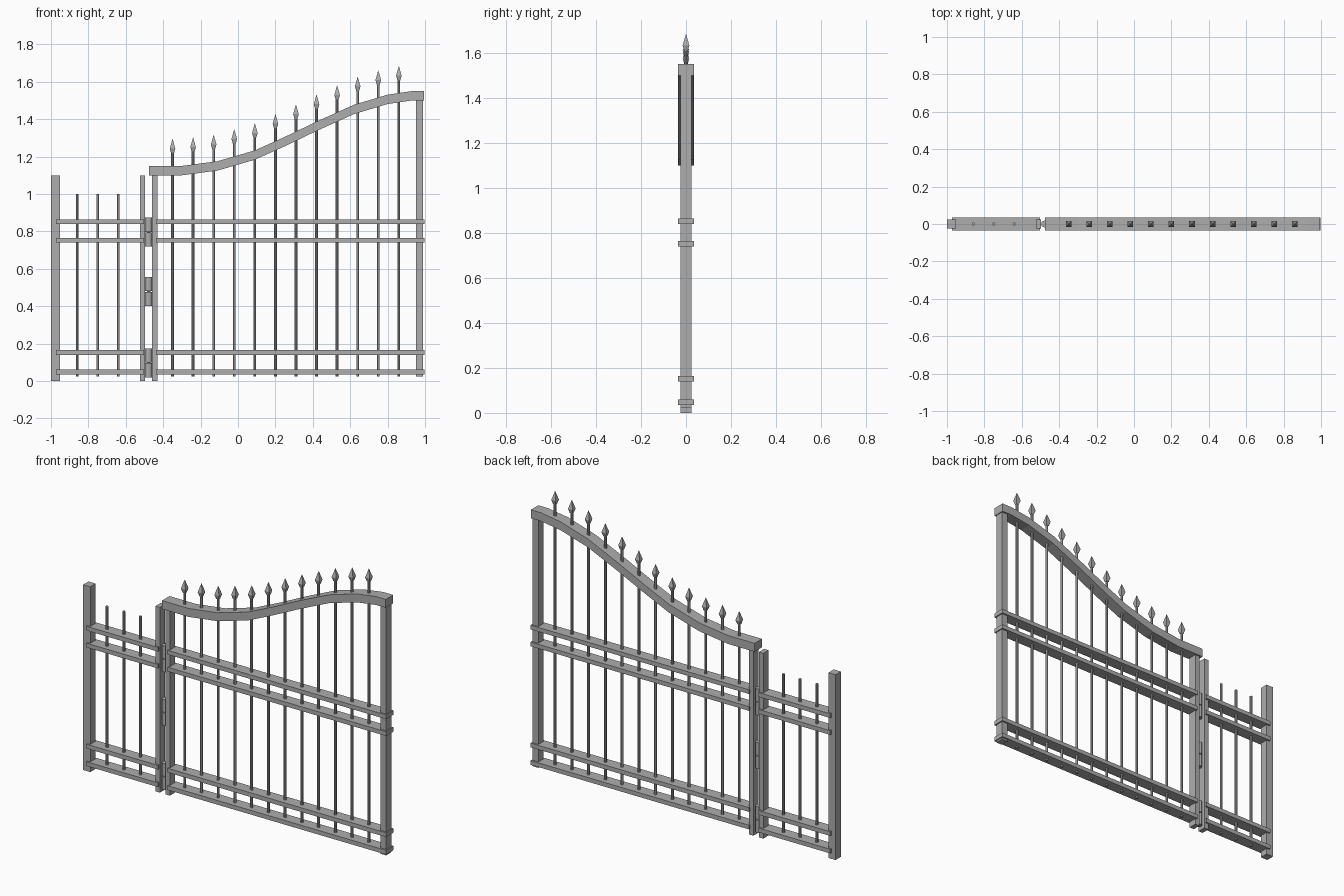
import bpy
import bmesh
from math import pi

cube = bpy.data.objects.get("Cube")
if cube:
    bpy.data.objects.remove(cube, do_unlink=True)

steel = bpy.data.materials.new("grey_steel")
steel.use_nodes = True
GREY = (0.42, 0.42, 0.42, 1)
steel.diffuse_color = GREY
steel.node_tree.nodes["Principled BSDF"].inputs["Base Color"].default_value = GREY


def finish(name, bm):
    bmesh.ops.recalc_face_normals(bm, faces=bm.faces)
    mesh = bpy.data.meshes.new(name)
    bm.to_mesh(mesh)
    bm.free()
    mesh.materials.append(steel)
    obj = bpy.data.objects.new(name, mesh)
    bpy.context.collection.objects.link(obj)
    return obj


def box(name, x0, x1, half_y, z0, z1):
    bm = bmesh.new()
    bmesh.ops.create_cube(bm, size=1)
    for v in bm.verts:
        v.co.x = x1 if v.co.x > 0 else x0
        v.co.y = half_y if v.co.y > 0 else -half_y
        v.co.z = z1 if v.co.z > 0 else z0
    return finish(name, bm)


def turned(name, x, profile, sides, turn=0):
    """Stack of (radius, z) rings around a vertical axis."""
    bm = bmesh.new()
    rings = []
    for r, z in profile:
        ring = bmesh.ops.create_circle(bm, segments=sides, radius=r)["verts"]
        bmesh.ops.rotate(bm, verts=ring, cent=(0, 0, 0),
                         matrix=Matrix.Rotation(turn, 3, "Z"))
        bmesh.ops.translate(bm, verts=ring, vec=(x, 0, z))
        rings.append(ring)
    for a, b in zip(rings, rings[1:]):
        for i in range(sides):
            j = (i + 1) % sides
            bm.faces.new((a[i], a[j], b[j], b[i]))
    bm.faces.new(rings[0])
    bm.faces.new(rings[-1])
    return finish(name, bm)


from mathutils import Matrix

# Centre line of the sweeping top rail
CURVE = [(-0.475, 1.125), (-0.30, 1.125), (-0.11, 1.15), (0.09, 1.208),
         (0.25, 1.28), (0.42, 1.362), (0.62, 1.452), (0.80, 1.506),
         (0.93, 1.525), (0.995, 1.525)]


def curve_z(x):
    for (xa, za), (xb, zb) in zip(CURVE, CURVE[1:]):
        if xa <= x <= xb:
            return za + (zb - za) * (x - xa) / (xb - xa)
    return CURVE[-1][1]


# Posts
box("fence_end_post", -1.0, -0.953, 0.025, 0, 1.10)
box("hinge_post", -0.525, -0.496, 0.025, 0, 1.10)
box("gate_hinge_stile", -0.46, -0.43, 0.025, 0, 1.12)
box("gate_latch_stile", 0.952, 0.99, 0.025, 0.025, 1.52)

# Horizontal rails
for z in (0.048, 0.152, 0.752, 0.852):
    box("fence_rail", -0.972, -0.502, 0.035, z - 0.0125, z + 0.0125)
    box("gate_rail", -0.438, 0.997, 0.035, z - 0.0125, z + 0.0125)

# Sweeping top rail
bm = bmesh.new()
sections = [[bm.verts.new((x, y, z + h)) for y, h in
             ((-0.035, -0.025), (0.035, -0.025), (0.035, 0.025), (-0.035, 0.025))]
            for x, z in CURVE]
for a, b in zip(sections, sections[1:]):
    for i in range(4):
        j = (i + 1) % 4
        bm.faces.new((a[i], a[j], b[j], b[i]))
bm.faces.new(sections[0])
bm.faces.new(sections[-1])
finish("curved_top_rail", bm)

# Fence bars
for i in range(3):
    turned("fence_bar", -0.86 + 0.11 * i, [(0.008, 0.025), (0.008, 1.0)], 8, pi / 8)

# Gate bars with spear heads
for i in range(12):
    x = -0.35 + 0.11 * i
    tip = curve_z(x) + 0.168
    turned("gate_bar", x, [(0.008, 0.025), (0.008, tip - 0.07)], 8, pi / 8)
    turned("spear_head", x, [(0.011, tip - 0.075), (0.021, tip - 0.05),
                             (0.001, tip)], 4, pi / 4)

# Hinges, each with two knuckles on a pin
for z in (0.02, 0.40, 0.718):
    turned("hinge_pin", -0.478, [(0.009, z), (0.009, z + 0.155)], 8)
    for k in (0, 0.08):
        turned("hinge_knuckle", -0.478, [(0.018, z + k), (0.018, z + k + 0.075)], 12)
